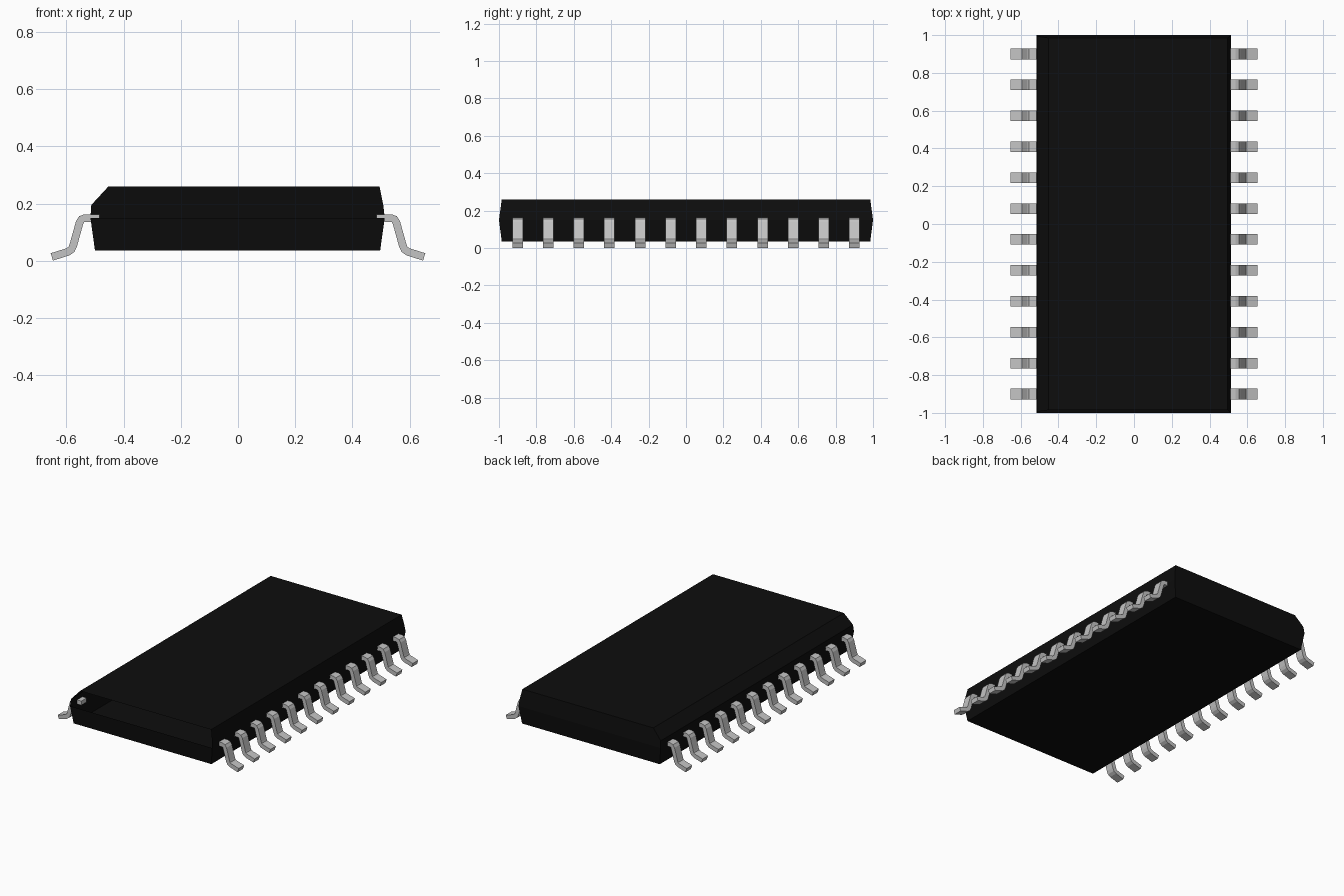
import bpy
from mathutils import Vector

cube = bpy.data.objects.get("Cube")
if cube:
    bpy.data.objects.remove(cube)


def material(name, rgb, metallic=0.0):
    mat = bpy.data.materials.new(name)
    mat.use_nodes = True
    color = (*rgb, 1)
    mat.diffuse_color = color
    mat.node_tree.nodes["Principled BSDF"].inputs["Base Color"].default_value = color
    return mat


def add_object(name, verts, faces, mat):
    mesh = bpy.data.meshes.new(name)
    mesh.from_pydata(verts, [], faces)
    mesh.materials.append(mat)
    obj = bpy.data.objects.new(name, mesh)
    bpy.context.collection.objects.link(obj)
    return obj


black = material("black plastic", (0.004, 0.004, 0.004))
grey = material("grey metal", (0.55, 0.55, 0.55))

# Package body: stacked rings (z, right x, left x, half length), chamfered on -x
rings = [(0.035, -0.5, 0.497, 0.985),
         (0.15, -0.516, 0.513, 1.0),
         (0.195, -0.513, 0.508, 0.994),
         (0.26, -0.453, 0.495, 0.985)]
verts = []
for z, x0, x1, y in rings:
    verts += [(x0, -y, z), (x1, -y, z), (x1, y, z), (x0, y, z)]
faces = [(3, 2, 1, 0), (12, 13, 14, 15)]
for ring in range(3):
    for side in range(4):
        # The upper front strip is open
        if side == 0 and ring > 0:
            continue
        a, b = ring * 4 + side, ring * 4 + (side + 1) % 4
        faces.append((a, b, b + 4, a + 4))
add_object("package_body", verts, faces, black)

# Pin centreline in x and z, thickened into a bent strip
path = [Vector(p) for p in [(0.485, 0.149), (0.535, 0.149), (0.547, 0.145),
                            (0.554, 0.133), (0.576, 0.054), (0.582, 0.04),
                            (0.595, 0.031), (0.651, 0.0135)]]
half_thick, half_width = 0.0135, 0.028


def strip_mesh():
    verts, faces = [], []
    last = len(path) - 1
    for i, p in enumerate(path):
        before = (p - path[max(i - 1, 0)]).normalized()
        after = (path[min(i + 1, last)] - p).normalized()
        t = (before + after).normalized()
        offset = Vector((-t.y, t.x)) * half_thick
        for s, w in ((1, -1), (1, 1), (-1, 1), (-1, -1)):
            q = p + offset * s
            verts.append((q.x, w * half_width, q.y))
    for i in range(last):
        for k in range(4):
            a, b = i * 4 + k, i * 4 + (k + 1) % 4
            faces.append((a, a + 4, b + 4, b))
    faces += [(0, 1, 2, 3), tuple(last * 4 + k for k in (3, 2, 1, 0))]
    return verts, faces


pin_verts, pin_faces = strip_mesh()
pins = 12
for name, sign in (("left_pin", 1), ("right_pin", -1)):
    first = add_object(name, [(sign * x, sign * y, z) for x, y, z in pin_verts],
                       pin_faces, grey)
    for i in range(pins):
        pin = first if i == 0 else first.copy()
        if i:
            bpy.context.collection.objects.link(pin)
        pin.name = f"{name}_{i + 1}"
        pin.location.y = -0.9 + 1.8 * i / (pins - 1)
